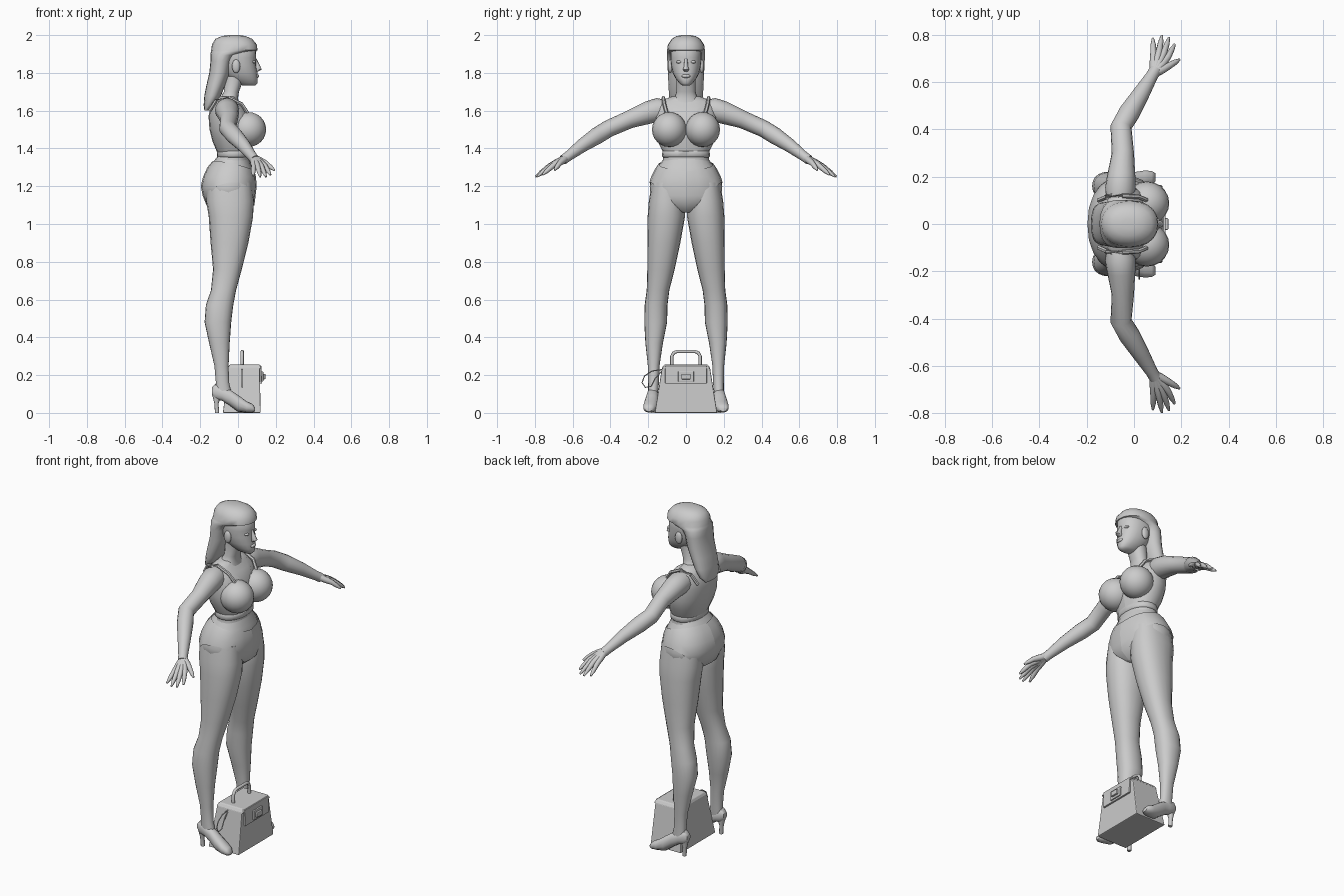
import bpy, bmesh
from math import sin, cos, tau, pi, radians
from mathutils import Vector


def finish(name, bm, mirror=False, smooth=True, bevel=0):
    bmesh.ops.recalc_face_normals(bm, faces=bm.faces)
    me = bpy.data.meshes.new(name)
    bm.to_mesh(me)
    bm.free()
    ob = bpy.data.objects.new(name, me)
    bpy.context.collection.objects.link(ob)
    if mirror:
        m = ob.modifiers.new("mirror", 'MIRROR')
        m.use_axis = (False, True, False)
    if bevel:
        b = ob.modifiers.new("bevel", 'BEVEL')
        b.width, b.segments = bevel, 2
    if smooth:
        bpy.ops.object.select_all(action='DESELECT')
        ob.select_set(True)
        bpy.context.view_layer.objects.active = ob
        bpy.ops.object.shade_smooth_by_angle(angle=radians(50))
    return ob


def skin(bm, loops, caps=True):
    rows = [[bm.verts.new(p) for p in l] for l in loops]
    n = len(rows[0])
    for a, b in zip(rows, rows[1:]):
        for i in range(n):
            bm.faces.new((a[i], a[(i + 1) % n], b[(i + 1) % n], b[i]))
    if caps:
        bm.faces.new(rows[0])
        bm.faces.new(rows[-1])


def loft(name, rings, axis='z', n=20, grow=0, mirror=False, cuts=(), full=.9, caps=True):
    """Rings are (level, u0, u1, v0, v1), or (level, u0, u1, half_v)."""
    bm, loops = bmesh.new(), []
    for r in rings:
        l, u0, u1 = r[:3]
        v0, v1 = r[3:] if len(r) == 5 else (-r[3], r[3])
        pts = []
        for i in range(n):
            c, s = cos(tau * i / n), sin(tau * i / n)
            c, s = (abs(c) ** full * (1 if c > 0 else -1), abs(s) ** full * (1 if s > 0 else -1))
            u = (u0 + u1) / 2 + ((u1 - u0) / 2 + grow) * c
            v = (v0 + v1) / 2 + ((v1 - v0) / 2 + grow) * s
            pts.append((u, v, l) if axis == 'z' else (l, v, u))
        loops.append(pts)
    skin(bm, loops, caps)
    for co, no in cuts:
        bmesh.ops.bisect_plane(bm, geom=bm.verts[:] + bm.edges[:] + bm.faces[:],
                               plane_co=co, plane_no=no, clear_outer=True)
    return finish(name, bm, mirror)


def tube(name, path, n=12, mirror=False):
    """Path points are (x, y, z, radius)."""
    bm, loops = bmesh.new(), []
    P = [Vector(p[:3]) for p in path]
    for i, p in enumerate(P):
        t = (P[min(i + 1, len(P) - 1)] - P[max(i - 1, 0)]).normalized()
        a = t.cross(Vector((1, 0, .01))).normalized()
        b = t.cross(a)
        loops.append([p + (a * cos(tau * k / n) + b * sin(tau * k / n)) * path[i][3] for k in range(n)])
    skin(bm, loops)
    return finish(name, bm, mirror)


def ball(name, c, r, mirror=False):
    bm = bmesh.new()
    bmesh.ops.create_uvsphere(bm, u_segments=20, v_segments=12, radius=1)
    for v in bm.verts:
        v.co = [c[i] + v.co[i] * r[i] for i in range(3)]
    return finish(name, bm, mirror)


def block(name, bottom, top, bevel=.005):
    """Tapered box: bottom and top are (z, x0, x1, half_y)."""
    bm = bmesh.new()
    skin(bm, [[(x0, -h, z), (x1, -h, z), (x1, h, z), (x0, h, z)] for z, x0, x1, h in (bottom, top)])
    return finish(name, bm, bevel=bevel, smooth=False)


# Torso, pelvis and neck
torso = [(1.33, -.115, .06, .125), (1.38, -.105, .055, .115), (1.44, -.13, .065, .145),
         (1.5, -.145, .07, .16), (1.57, -.15, .06, .16), (1.62, -.14, .03, .155),
         (1.65, -.12, 0, .14), (1.675, -.095, -.015, .075)]
pelvis = [(1.06, -.09, .03, .03), (1.1, -.16, .08, .15), (1.15, -.18, .086, .187), (1.2, -.19, .092, .192),
          (1.25, -.178, .088, .178), (1.3, -.155, .075, .152), (1.34, -.122, .06, .122), (1.37, -.1, .05, .113)]
loft("torso", torso)
loft("pelvis", pelvis)
loft("neck", [(1.63, -.12, .01, .1), (1.665, -.095, 0, .062), (1.7, -.075, .005, .05), (1.78, -.07, .035, .052)])

# Clothing
loft("crop_top", torso[1:7], grow=.006, caps=False,
     cuts=[((.06, 0, 1.535), (.4, -1, 1)), ((0, 0, 1.785), (0, 1, 1)), ((0, 0, 0), (0, -1, 0))], mirror=True)
loft("top_hem", [(1.352, -.105, .055, .12), (1.36, -.112, .062, .127), (1.385, -.11, .063, .125), (1.392, -.105, .055, .12)])
ball("bust", (.055, .088, 1.5), (.094, .092, .092), True)
tube("shoulder_strap", [(.055, .1, 1.58, .01), (.02, .115, 1.635, .01), (-.05, .12, 1.668, .01),
                        (-.115, .115, 1.655, .01), (-.15, .1, 1.6, .01)], 6, True)
loft("briefs", pelvis, grow=.007, caps=False, mirror=True,
     cuts=[((.08, 0, 1.28), (.23, -.1, 1)), ((0, .02, 1.05), (.12, .72, -.7)), ((0, 0, 0), (0, -1, 0))])

# Legs and shoes
loft("leg", [(1.22, -.165, .075, .02, .18), (1.12, -.168, .083, .005, .197), (1.04, -.155, .08, .005, .203),
             (.9, -.145, .055, .03, .205), (.76, -.132, .02, .06, .205), (.65, -.143, -.01, .088, .208),
             (.57, -.17, -.025, .098, .219), (.48, -.177, -.036, .1, .221), (.37, -.153, -.044, .122, .215),
             (.25, -.125, -.05, .14, .202), (.16, -.117, -.047, .143, .2), (.09, -.12, -.03, .15, .2)], mirror=True)
loft("shoe", [(-.138, .095, .135, .155, .19), (-.12, .07, .155, .148, .2), (-.085, .065, .135, .147, .203),
              (-.045, .04, .125, .145, .21), (0, .006, .095, .145, .22), (.045, .002, .062, .15, .227),
              (.075, .002, .048, .165, .225), (.09, .008, .03, .18, .215)], axis='x', n=14, mirror=True)
loft("heel", [(0, -.122, -.1, .162, .184), (.05, -.125, -.103, .16, .186), (.1, -.138, -.085, .152, .196)], n=10, mirror=True)

# Arms and hands
tube("arm", [(-.062, .1, 1.6, .055), (-.058, .15, 1.603, .064), (-.054, .2, 1.59, .06), (-.047, .3, 1.553, .047),
             (-.055, .41, 1.505, .045), (-.02, .47, 1.468, .045), (.03, .55, 1.415, .036),
             (.075, .625, 1.358, .026), (.09, .65, 1.34, .026)], 16, True)
wrist = Vector((.085, .635, 1.35))
for nm, knuckle, tip in (("little", (.083, .715, 1.305), (.08, .785, 1.255)),
                         ("ring", (.105, .725, 1.305), (.118, .797, 1.25)),
                         ("middle", (.125, .72, 1.305), (.148, .788, 1.25)),
                         ("index", (.143, .705, 1.308), (.172, .76, 1.26)),
                         ("thumb", (.15, .67, 1.32), (.193, .695, 1.285))):
    k, t = Vector(knuckle), Vector(tip)
    tube(nm + "_finger", [(*wrist, .019), (*wrist.lerp(k, .6), .018), (*k, .0145),
                          (*k.lerp(t, .6), .0115), (*t, .005)], 8, True)

# Head and face
loft("head", [(1.732, .03, .09, .018), (1.745, -.01, .104, .035), (1.77, -.05, .104, .055), (1.8, -.08, .103, .07),
              (1.84, -.1, .096, .079), (1.88, -.115, .095, .083), (1.92, -.12, .097, .083), (1.97, -.09, .06, .06)])
loft("nose", [(1.808, .085, .106, .012), (1.818, .085, .126, .016), (1.835, .085, .118, .011), (1.875, .08, .098, .008)], n=8)
ball("lips", (.1, 0, 1.783), (.012, .023, .01))
ball("eye", (.082, .036, 1.858), (.012, .017, .008), True)
ball("ear", (-.01, .083, 1.835), (.022, .013, .036), True)

# Hair
loft("hair", [(1.6, -.178, -.155, .055), (1.63, -.182, -.125, .08), (1.68, -.178, -.09, .09), (1.74, -.166, -.065, .093),
              (1.8, -.152, -.042, .096), (1.86, -.146, -.03, .099), (1.895, -.146, -.005, .101), (1.91, -.144, .06, .101),
              (1.92, -.142, .103, .1), (1.95, -.138, .1, .096), (1.98, -.12, .075, .075), (1.995, -.085, .04, .05),
              (2.0, -.05, .01, .02)])

# Bag with lid, clasp, handle and cord
block("bag_body", (0, -.08, .12, .165), (.24, -.05, .115, .127))
block("bag_lid", (.235, -.055, .125, .13), (.256, -.045, .115, .115))
block("bag_flap", (.155, .113, .127, .11), (.25, .108, .124, .11), .003)
block("clasp_plate", (.165, .12, .134, .042), (.22, .12, .134, .042), .004)
block("clasp_button", (.178, .13, .145, .025), (.207, .13, .145, .025), .004)
tube("bag_handle", [(.022, -.075, .25, .009), (.022, -.075, .3, .009), (.022, -.065, .318, .009), (.022, -.048, .325, .009),
                    (.022, .048, .325, .009), (.022, .065, .318, .009), (.022, .075, .3, .009), (.022, .075, .25, .009)], 8)
tube("bag_cord", [(.022, -.125, .23, .003), (.022, -.18, .222, .003), (.022, -.22, .195, .003), (.022, -.233, .16, .003),
                  (.022, -.215, .135, .003), (.022, -.185, .14, .003), (.022, -.165, .18, .003), (.022, -.13, .22, .003)], 6)
